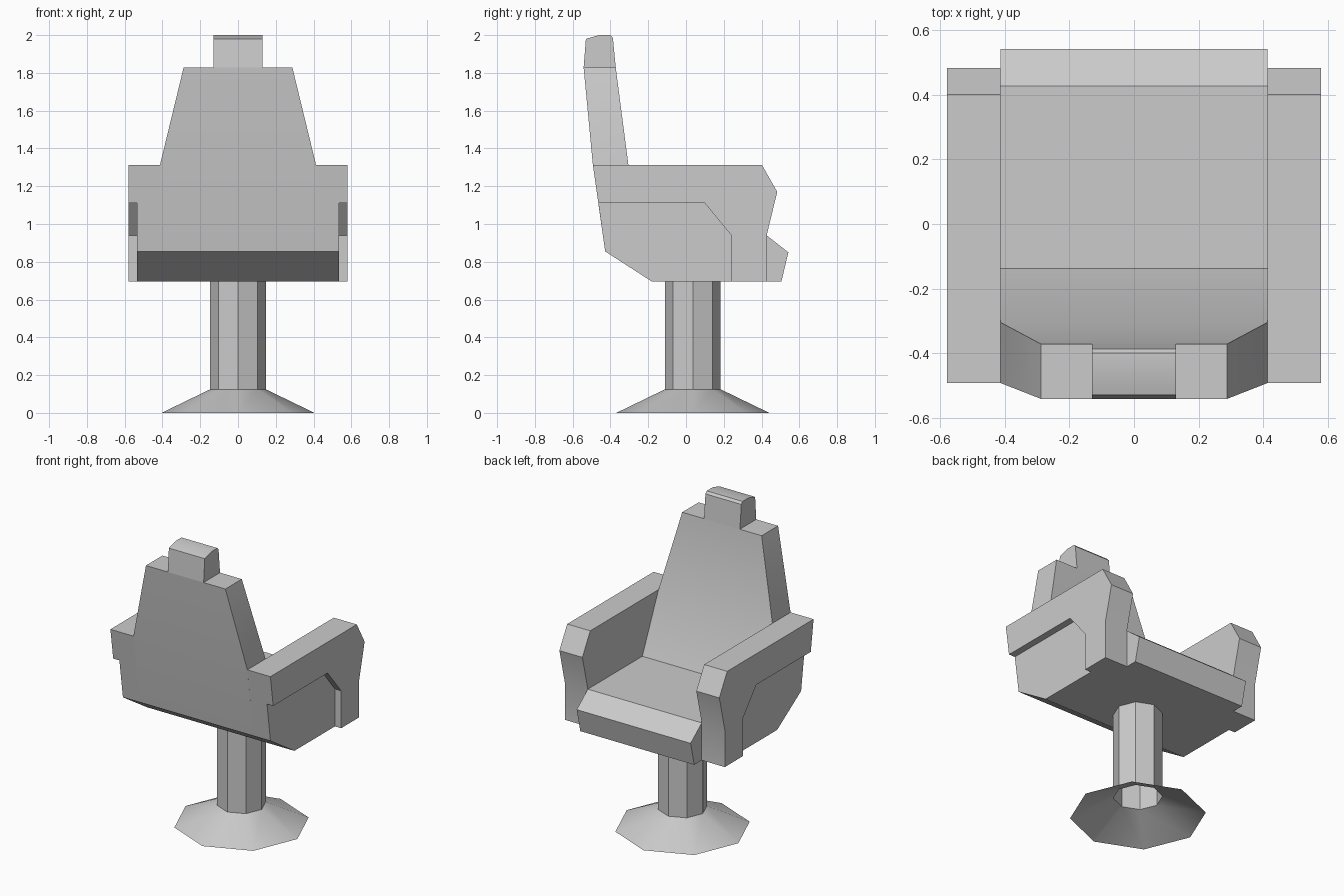
import bpy, bmesh, math

cube = bpy.data.objects.get("Cube")
if cube:
    bpy.data.objects.remove(cube)

# Single grey material
grey = bpy.data.materials.new("plain_grey")
grey.use_nodes = True
colour = (0.6, 0.6, 0.6, 1)
grey.diffuse_color = colour
for node in grey.node_tree.nodes:
    if node.type == 'BSDF_PRINCIPLED':
        node.inputs["Base Color"].default_value = colour


def finish(bm, name):
    """Turn the bmesh into a smooth object that keeps its hard edges."""
    bmesh.ops.recalc_face_normals(bm, faces=bm.faces)
    mesh = bpy.data.meshes.new(name)
    bm.to_mesh(mesh)
    bm.free()
    mesh.materials.append(grey)
    obj = bpy.data.objects.new(name, mesh)
    bpy.context.collection.objects.link(obj)
    mesh.shade_smooth()
    mesh.set_sharp_from_angle(angle=math.radians(30))
    return obj


def slab(name, left, right, caps=None):
    """Bridge two matching outlines and close both ends."""
    bm = bmesh.new()
    a = [bm.verts.new(p) for p in left]
    b = [bm.verts.new(p) for p in right]
    n = len(a)
    for i in range(n):
        j = (i + 1) % n
        bm.faces.new((a[i], a[j], b[j], b[i]))
    for side in (a, b):
        for cap in caps or [range(n)]:
            bm.faces.new([side[i] for i in cap])
    return finish(bm, name)


def prism(name, x0, x1, profile):
    return slab(name, [(x0, y, z) for y, z in profile],
                [(x1, y, z) for y, z in profile])


# Seat cushion running up into the tapered backrest: (y, z, half width)
W, T = 0.413, 0.288
shell = [(-0.18, 0.695, W), (0.505, 0.695, W), (0.542, 0.85, W),
         (0.427, 0.94, W), (-0.138, 0.94, W), (-0.305, 1.313, W),
         (-0.372, 1.828, T), (-0.542, 1.828, T),
         (-0.493, 1.313, W), (-0.428, 0.855, W)]
slab("seat_and_backrest", [(-w, y, z) for y, z, w in shell],
     [(w, y, z) for y, z, w in shell],
     caps=[(0, 1, 2, 3, 4, 5, 8, 9), (5, 6, 7, 8)])

# Headrest
prism("headrest", -0.13, 0.13,
      [(-0.542, 1.828), (-0.53, 1.98), (-0.46, 2.0), (-0.4, 2.0),
       (-0.387, 1.985), (-0.372, 1.828)])

# Armrests with thinner panels filling the space below them
arm = [(-0.493, 1.313), (0.402, 1.313), (0.483, 1.17), (0.427, 0.94),
       (0.427, 0.695), (0.24, 0.695), (0.24, 0.94), (0.1, 1.11),
       (-0.464, 1.11)]
panel = [(-0.464, 1.11), (0.1, 1.11), (0.24, 0.94), (0.24, 0.695),
         (-0.18, 0.695), (-0.428, 0.855)]
for side, s in (("left", 1), ("right", -1)):
    prism(side + "_armrest", s * W, s * 0.58, arm)
    prism(side + "_side_panel", s * W, s * 0.535, panel)

# Hollow eight-sided pedestal: flared foot and column
bm = bmesh.new()
rings = []
for radius, z in ((0.405, 0), (0.147, 0.125), (0.147, 0.695)):
    rings.append([bm.verts.new((radius * math.cos(k * math.tau / 8),
                                0.036 + radius * math.sin(k * math.tau / 8), z))
                  for k in range(8)])
for low, high in zip(rings, rings[1:]):
    for k in range(8):
        m = (k + 1) % 8
        bm.faces.new((low[k], low[m], high[m], high[k]))
finish(bm, "pedestal")
